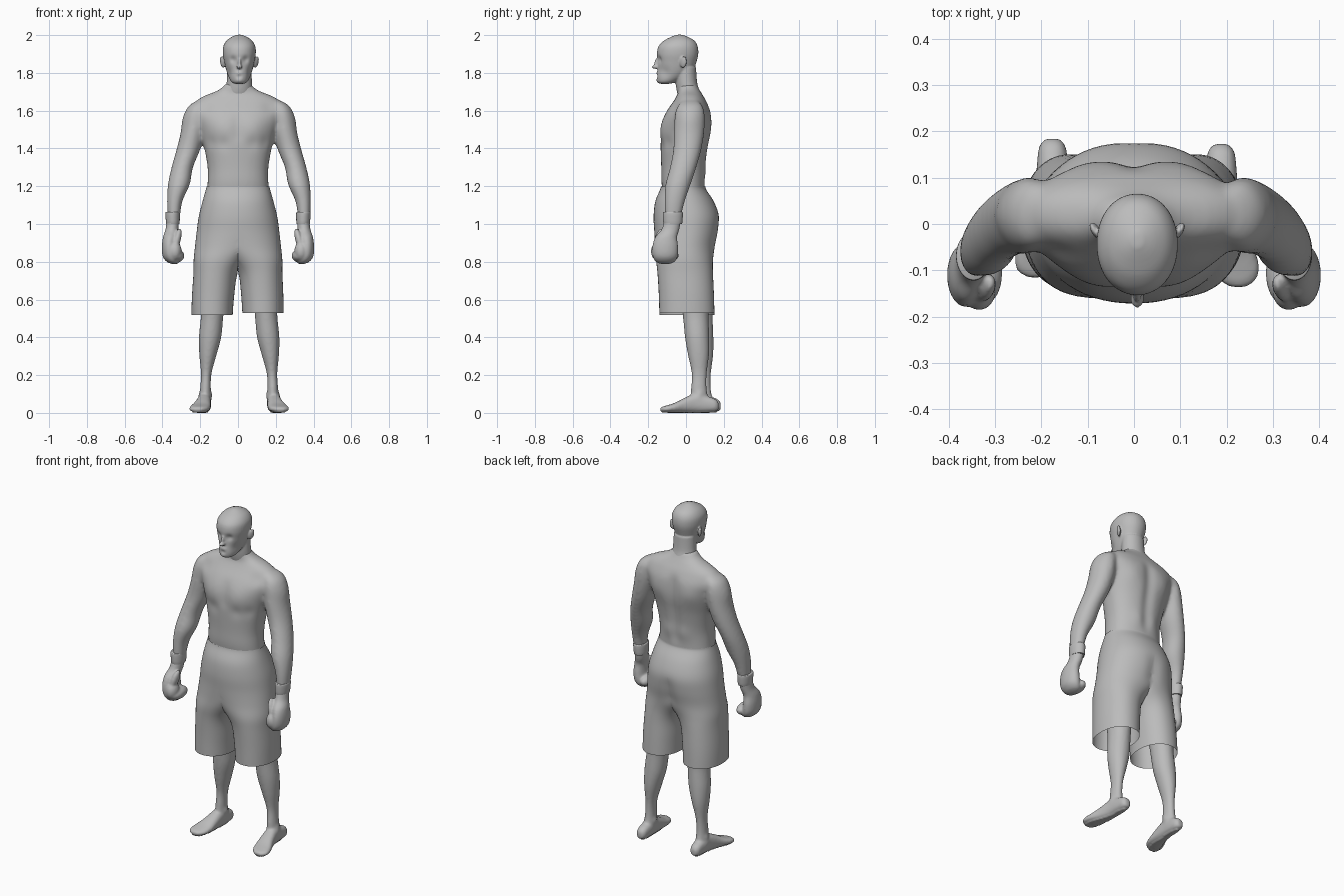
import bpy, bmesh, math
from mathutils import Matrix, Vector

grey = bpy.data.materials.new("plain_grey")
grey.diffuse_color = (0.5, 0.5, 0.5, 1)


def smooth_rows(rows, sub):
    """Catmull-Rom interpolation between cross-sections."""
    out = []
    for i in range(len(rows) - 1):
        p = [rows[max(0, min(len(rows) - 1, i + k))] for k in (-1, 0, 1, 2)]
        for s in range(sub):
            t = s / sub
            out.append([0.5 * (2 * b + (c - a) * t + (2 * a - 5 * b + 4 * c - d) * t * t
                               + (3 * b - a - 3 * c + d) * t ** 3) for a, b, c, d in zip(*p)])
    return out + [list(rows[-1])]


def loft(bm, rows, along="Z", n=40, sub=5, power=2.0, cap=True, place=None):
    """Rows are (centre u, centre v, position on axis, radius u, radius v)."""
    rings = []
    for u, v, w, ru, rv in smooth_rows(rows, sub):
        ring = []
        for k in range(n):
            a = 2 * math.pi * k / n
            c, s = math.cos(a), math.sin(a)
            p = u + ru * math.copysign(abs(c) ** (2 / power), c)
            q = v + rv * math.copysign(abs(s) ** (2 / power), s)
            co = Vector((p, q, w) if along == "Z" else (p, w, q))
            ring.append(bm.verts.new(place(co) if place else co))
        rings.append(ring)
    for a, b in zip(rings, rings[1:]):
        for k in range(n):
            bm.faces.new((a[k], a[(k + 1) % n], b[(k + 1) % n], b[k]))
    if cap:
        bm.faces.new(rings[0])
        bm.faces.new(rings[-1])


def ball(bm, centre, radii, turn=(0, 0, 0)):
    m = Matrix.Translation(centre)
    for ang, ax in zip(turn, "XYZ"):
        m = m @ Matrix.Rotation(ang, 4, ax)
    bmesh.ops.create_uvsphere(bm, u_segments=24, v_segments=16, radius=1,
                              matrix=m @ Matrix.Diagonal((*radii, 1)))


def finish(name, bm, voxel=None, bumps=(), relax=6):
    """Fuse overlapping volumes, relax, then sculpt with soft pushes."""
    bmesh.ops.recalc_face_normals(bm, faces=bm.faces)
    me = bpy.data.meshes.new(name)
    bm.to_mesh(me)
    bm.free()
    ob = bpy.data.objects.new(name, me)
    bpy.context.collection.objects.link(ob)
    bpy.ops.object.select_all(action="DESELECT")
    ob.select_set(True)
    bpy.context.view_layer.objects.active = ob
    if voxel:
        m = ob.modifiers.new("fuse", "REMESH")
        m.mode, m.voxel_size = "VOXEL", voxel
        bpy.ops.object.modifier_apply(modifier="fuse")
    if relax:
        m = ob.modifiers.new("relax", "SMOOTH")
        m.factor, m.iterations = 0.5, relax
        bpy.ops.object.modifier_apply(modifier="relax")
    for v in ob.data.vertices:
        move = Vector()
        for centre, r, d in bumps:
            k = (v.co - Vector(centre)).length_squared / (r * r)
            if k < 6:
                move += Vector(d) * math.exp(-k)
        v.co += move
    ob.data.materials.clear()
    ob.data.materials.append(grey)
    bpy.ops.object.shade_smooth_by_angle(angle=math.radians(60))
    return ob


def both(x0, bumps):
    return [((x0 + s * c[0], c[1], c[2]), r, (s * d[0], d[1], d[2]))
            for c, r, d in bumps for s in (-1, 1)]


def span(rows, x=0.0):
    """(z, half width, front y, back y) to loft rows."""
    return [(x, (f + b) / 2, z, w, (b - f) / 2) for z, w, f, b in rows]


def shifted(rows, side, dx=0.005, dy=0.0):
    return [(side * r[0] + dx, r[1] + dy, *r[2:]) for r in rows]


# head with neck, ears and nose
HX = 0.007
bm = bmesh.new()
loft(bm, span([(1.742, .022, -.135, -.09), (1.752, .042, -.15, -.05), (1.78, .058, -.154, 0),
               (1.82, .071, -.149, .04), (1.86, .08, -.15, .056), (1.90, .087, -.154, .065),
               (1.94, .085, -.146, .062), (1.97, .068, -.118, .045), (1.99, .041, -.08, .012),
               (2.002, .012, -.05, -.02)], HX), power=2.1)
loft(bm, [(.003, .018, 1.67, .078, .056), (.004, .012, 1.70, .073, .060),
          (HX, .002, 1.75, .067, .057), (HX, -.002, 1.83, .064, .055)])
for s in (-1, 1):
    ball(bm, (HX + s * .09, -.014, 1.857), (.009, .02, .032), (-.15, s * .2, -s * .45))
ball(bm, (HX, -.160, 1.832), (.015, .021, .011))
ball(bm, (HX, -.153, 1.853), (.009, .015, .03), (-.25, 0, 0))
face = both(HX, [((.034, -.145, 1.870), .019, (0, .010, 0)),
                 ((.055, -.11, 1.80), .03, (-.005, .004, 0)),
                 ((.016, -.155, 1.80), .012, (0, -.003, 0))])
face += [((HX, -.155, 1.80), .012, (0, -.004, 0)), ((HX, -.155, 1.78), .012, (0, .005, 0)),
         ((HX, -.155, 1.76), .018, (0, -.004, 0))]
finish("head_and_neck", bm, .005, face, 4)

# bare torso with arms
ARM = [(.195, .022, 1.652, .03, .042), (.215, .022, 1.625, .05, .066),
       (.227, .020, 1.58, .059, .079), (.240, .017, 1.50, .063, .081),
       (.266, .008, 1.40, .063, .075), (.300, -.015, 1.30, .057, .070),
       (.318, -.042, 1.21, .058, .067), (.340, -.06, 1.12, .041, .054),
       (.345, -.07, 1.03, .032, .043)]
bm = bmesh.new()
loft(bm, span([(1.745, .066, -.046, .056), (1.72, .088, -.045, .066), (1.70, .122, -.042, .078),
               (1.68, .175, -.048, .09), (1.65, .222, -.066, .108), (1.60, .240, -.1, .129),
               (1.55, .225, -.121, .134), (1.48, .2, -.132, .132), (1.40, .178, -.134, .118),
               (1.30, .161, -.131, .104), (1.22, .161, -.13, .1), (1.15, .165, -.12, .1)]),
     power=2.25, n=56)
for s in (-1, 1):
    loft(bm, shifted(ARM, s))
body = both(0, [((.09, -.13, 1.51), .07, (0, -.011, 0)), ((.08, -.14, 1.425), .035, (0, .006, 0)),
                ((.15, -.11, 1.43), .035, (0, .007, 0)), ((.11, .125, 1.53), .06, (0, .008, 0)),
                ((.17, -.08, 1.63), .04, (0, .007, -.003)),
                ((.05, .105, 1.28), .045, (0, .006, 0)), ((.29, .02, 1.55), .06, (.007, 0, 0))])
body += [((0, .125, 1.24 + .03 * i), .035, (0, -.006, 0)) for i in range(13)]
body += [((0, -.13, 1.46 + .03 * i), .03, (0, .003, 0)) for i in range(5)]
finish("torso_and_arms", bm, .009, body, 14)

# boxing gloves and their cuffs
GLOVE = [(.345, -.07, 1.02, .033, .044), (.350, -.083, .97, .034, .047),
         (.360, -.105, .93, .037, .058), (.364, -.110, .88, .039, .068),
         (.358, -.110, .83, .041, .066), (.345, -.11, .80, .032, .05), (.335, -.11, .788, .012, .02)]
for s, side in ((-1, "left"), (1, "right")):
    bm = bmesh.new()
    loft(bm, shifted(GLOVE, s, 0))
    ball(bm, (s * .320, -.105, .832), (.036, .068, .034))
    ball(bm, (s * .334, -.143, .855), (.036, .043, .052))
    ball(bm, (s * .322, -.138, .918), (.019, .028, .062), (-.25, -s * .25, 0))
    finish(side + "_glove", bm, .006, (), 5)
    bm = bmesh.new()
    cuff = [(.345, -.07, 1.00, .033, .045), (.345, -.07, 1.005, .036, .050),
            (.346, -.069, 1.055, .038, .053), (.346, -.069, 1.064, .035, .05)]
    loft(bm, shifted(cuff, s, 0), sub=3)
    finish(side + "_cuff", bm, None, (), 0)

# shorts: two tubes clipped at the middle, open at waist and hems
SHORTS = [(0, -.015, 1.198, .167, .118), (0, -.015, 1.18, .171, .123),
          (0, -.008, 1.12, .188, .155), (0, .002, 1.04, .208, .174),
          (.006, .002, .96, .213, .170), (.04, -.005, .88, .188, .158),
          (.092, -.008, .81, .143, .151), (.118, -.004, .74, .117, .147),
          (.128, .002, .63, .112, .146), (.132, .005, .525, .109, .146)]


def place_leg(s):
    def place(co):
        low = min(max((.78 - co.z) / .2, 0), 1) if s < 0 else 0
        return Vector((s * max(co.x, 0) - .005 * low, co.y, co.z - .01 * low))
    return place


bm = bmesh.new()
for s in (-1, 1):
    loft(bm, SHORTS, cap=False, n=64, power=2.15, place=place_leg(s))
inside = [f for f in bm.faces if all(abs(v.co.x) < 1e-5 for v in f.verts)]
bmesh.ops.delete(bm, geom=inside, context="FACES")
bmesh.ops.remove_doubles(bm, verts=bm.verts, dist=.0005)
seat = [((0, .165, 1.0 - .03 * i), .035, (0, -.005, 0)) for i in range(5)]
finish("shorts", bm, None, seat, 4)

# lower legs with feet; the left one stands slightly further back
LEG = [(.132, .035, .60, .060, .072), (.138, .048, .56, .061, .071), (.142, .052, .50, .059, .067),
       (.152, .059, .40, .059, .064), (.163, .066, .31, .046, .056), (.172, .070, .21, .028, .040),
       (.176, .068, .13, .028, .041), (.177, .073, .06, .031, .048), (.178, .08, .02, .028, .05)]
# rows run along y: centre x, centre z, y, half width, half height
FOOT = [(.180, .035, .173, .015, .018), (.180, .04, .155, .029, .033), (.180, .046, .11, .034, .043),
        (.183, .052, .05, .036, .050), (.191, .040, -.01, .043, .038), (.203, .028, -.06, .052, .025),
        (.212, .022, -.10, .051, .018), (.216, .019, -.125, .036, .014), (.217, .018, -.137, .014, .008)]
for s, side, dy in ((-1, "left", .022), (1, "right", 0)):
    bm = bmesh.new()
    dx = .008 if s > 0 else .004
    loft(bm, shifted(LEG, s, dx, dy))
    foot = [(s * u + dx, v, w * (1 if w > 0 or s > 0 else .93) + dy / 2, ru, rv)
            for u, v, w, ru, rv in FOOT]
    loft(bm, foot, along="Y", power=2.4)
    ankle = [((s * .176 + dx + k * .028, .07 + dy, .095), .02, (k * .006, 0, 0)) for k in (-1, 1)]
    leg = finish(side + "_leg", bm, .007, ankle, 6)
    for v in leg.data.vertices:  # flat sole
        v.co.z = max(v.co.z, 0.0) if v.co.z > .007 else 0.002 * (v.co.z > .004)
